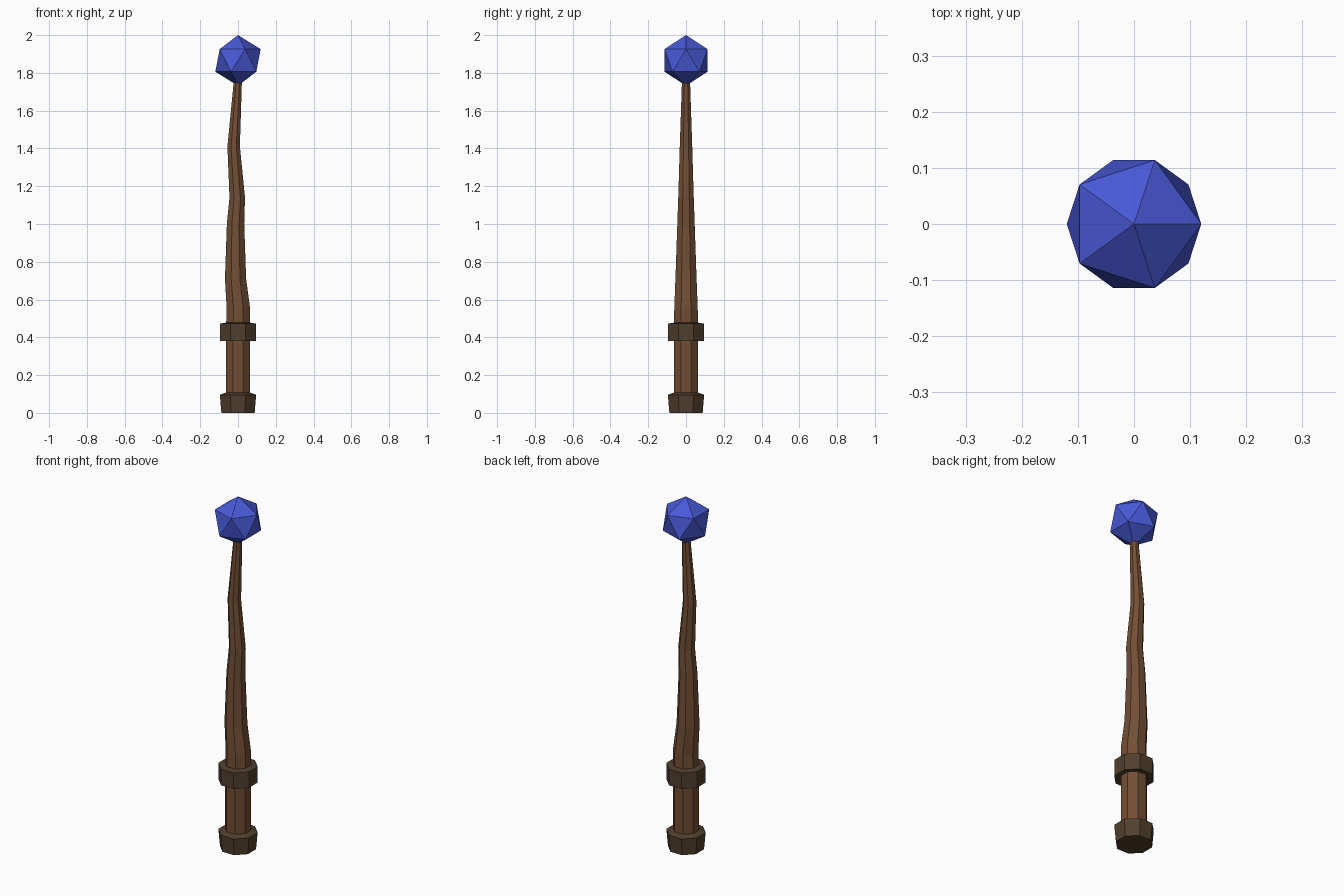
import bpy, bmesh, math

if "Cube" in bpy.data.objects:
    bpy.data.objects.remove(bpy.data.objects["Cube"])


def material(name, rgb):
    m = bpy.data.materials.new(name)
    m.diffuse_color = (*rgb, 1)
    m.use_nodes = True
    m.node_tree.nodes["Principled BSDF"].inputs["Base Color"].default_value = m.diffuse_color
    return m


def finish(name, bm, mat):
    bmesh.ops.recalc_face_normals(bm, faces=bm.faces[:])
    me = bpy.data.meshes.new(name)
    bm.to_mesh(me)
    bm.free()
    me.materials.append(mat)
    ob = bpy.data.objects.new(name, me)
    bpy.context.collection.objects.link(ob)
    return ob


def octagon_loft(name, sections, mat):
    """Loft octagons given as (z, centre x, half width across flats)."""
    bm = bmesh.new()
    rings = []
    for z, cx, half in sections:
        r = half / math.cos(math.pi / 8)
        rings.append([bm.verts.new((cx + r * math.cos((i + 0.5) * math.pi / 4),
                                    r * math.sin((i + 0.5) * math.pi / 4), z))
                      for i in range(8)])
    for a, b in zip(rings, rings[1:]):
        for i in range(8):
            j = (i + 1) % 8
            bm.faces.new((a[i], a[j], b[j], b[i]))
    bm.faces.new(rings[0])
    bm.faces.new(rings[-1])
    return finish(name, bm, mat)


wood = material("wood", (0.17, 0.078, 0.035))
dark = material("dark_wood", (0.082, 0.05, 0.026))
blue = material("blue_crystal", (0.065, 0.1, 0.68))

# Crooked tapering shaft
octagon_loft("shaft", [
    (0.05, 0, 0.064), (0.43, 0, 0.064), (0.555, 0.002, 0.062),
    (0.71, -0.013, 0.056), (1.0, -0.013, 0.046), (1.14, -0.004, 0.041),
    (1.41, -0.023, 0.033), (1.77, 0, 0.021)], wood)

# Foot and grip collar
octagon_loft("foot", [(0, 0, 0.088), (0.096, 0, 0.096), (0.108, 0, 0.062)], dark)
octagon_loft("collar", [(0.386, 0, 0.062), (0.381, 0, 0.096),
                        (0.472, 0, 0.096), (0.478, 0, 0.062)], dark)

# Faceted crystal
bm = bmesh.new()
bmesh.ops.create_icosphere(bm, subdivisions=1, radius=0.134)
bmesh.ops.translate(bm, verts=bm.verts[:], vec=(0, 0, 1.866))
finish("crystal", bm, blue)
